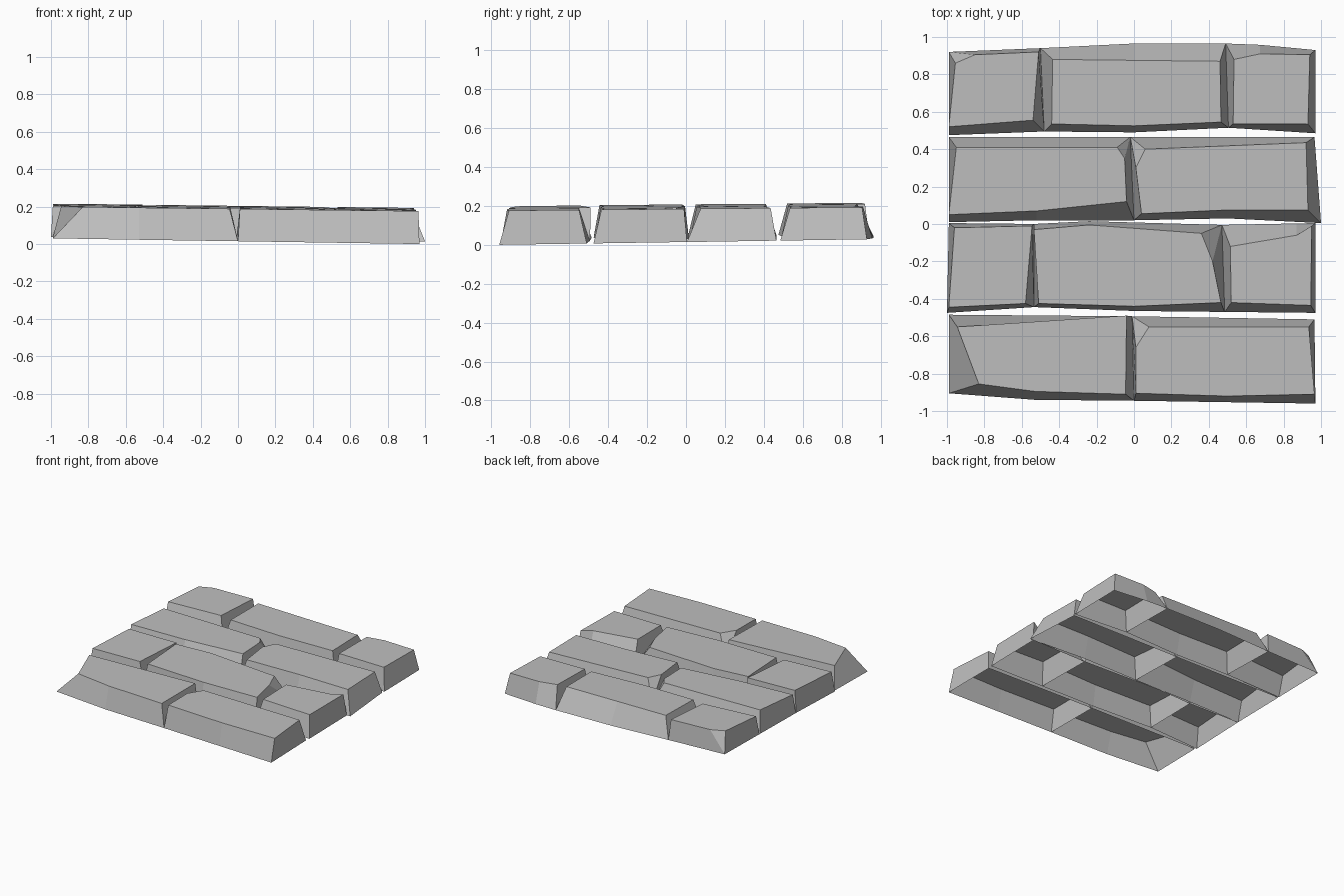
import bpy
import bmesh

# Remove only the default cube
default_cube = bpy.data.objects.get("Cube")
if default_cube:
    bpy.data.objects.remove(default_cube, do_unlink=True)

# One stone colour for every brick
stone = bpy.data.materials.new("stone_grey")
stone.use_nodes = True
stone.diffuse_color = (0.52, 0.52, 0.52, 1)
shader = stone.node_tree.nodes["Principled BSDF"]
shader.inputs["Base Color"].default_value = stone.diffuse_color
shader.inputs["Roughness"].default_value = 0.9


def base_height(x, y):
    """Gently tilted bed that the open brick rims lie on."""
    return max(0.0, 0.029 - 0.015 * x + 0.015 * y)


def top_height(x, y):
    """Gently tilted worn surface of the bricks."""
    return 0.196 - 0.012 * x + 0.009 * y


def seam_at(seam, x):
    """Interpolate the y of a mortar seam at x."""
    if x <= seam[0][0]:
        return seam[0][1]
    for (xa, ya), (xb, yb) in zip(seam, seam[1:]):
        if x <= xb:
            return ya + (yb - ya) * (x - xa) / (xb - xa)
    return seam[-1][1]


def brick(name, row, slot, front, back, chip_left=None, chip_right=None):
    """Open-bottomed brick: rim follows the row seams and joints, while the
    worn top face is outlined by its front and back edges (left to right).
    Chips cut an extra facet beside a back corner of the top."""
    front_seam, back_seam, joints = row
    bm = bmesh.new()

    def rim_points(edge, seam, side):
        xs = [p[0] for p in edge]
        xs[0], xs[-1] = joints[slot][side], joints[slot + 1][side]
        return [(x, seam_at(seam, x)) for x in xs]

    rim = rim_points(front, front_seam, 0) + rim_points(back, back_seam, 1)[::-1]
    groups = [[p] for p in front + back[::-1]]
    if chip_right:
        groups[len(front)].insert(0, chip_right)
    if chip_left:
        groups[-1].append(chip_left)

    low = [bm.verts.new((x, y, base_height(x, y))) for x, y in rim]
    high = [[bm.verts.new((x, y, top_height(x, y))) for x, y in g] for g in groups]

    # Sloping sides, with triangular facets at chipped corners
    for i, foot in enumerate(low):
        j = (i + 1) % len(low)
        for a, b in zip(high[i], high[i][1:]):
            bm.faces.new((foot, b, a))
        bm.faces.new((foot, low[j], high[j][0], high[i][-1]))
    bm.faces.new([v for group in high for v in group])

    mesh = bpy.data.meshes.new(name)
    bm.to_mesh(mesh)
    bm.free()
    mesh.materials.append(stone)
    obj = bpy.data.objects.new(name, mesh)
    bpy.context.collection.objects.link(obj)
    return obj


# Front row: two long bricks
row = ([(-0.99, -0.905), (-0.53, -0.94), (0, -0.945), (0.97, -0.96)],
       [(-0.99, -0.485), (-0.03, -0.48), (0, -0.5), (0.97, -0.51)],
       [(-0.99, -0.99), (0, -0.01), (0.97, 0.965)])
brick("front_row_left_brick", row, 0,
      front=[(-0.83, -0.855), (-0.53, -0.895), (-0.045, -0.91)],
      back=[(-0.945, -0.55), (-0.04, -0.49)])
brick("front_row_right_brick", row, 1,
      front=[(0.01, -0.905), (0.5, -0.92), (0.965, -0.91)],
      back=[(0.08, -0.55), (0.935, -0.55)], chip_left=(0.01, -0.66))

# Second row: short, long, short
row = ([(-0.99, -0.475), (-0.54, -0.44), (-0.52, -0.457), (0, -0.465), (0.97, -0.475)],
       [(-0.99, 0.005), (-0.54, 0), (-0.24, 0.015), (0.48, -0.005), (0.97, 0.005)],
       [(-1, -0.99), (-0.535, -0.535), (0.485, 0.47), (0.97, 0.97)])
brick("second_row_left_brick", row, 0,
      front=[(-0.99, -0.445), (-0.58, -0.425)],
      back=[(-0.96, -0.02), (-0.545, -0.01)])
brick("second_row_middle_brick", row, 1,
      front=[(-0.51, -0.425), (0, -0.44), (0.465, -0.42)],
      back=[(-0.535, -0.03), (-0.24, -0.005), (0.36, -0.05)],
      chip_right=(0.42, -0.2))
brick("second_row_right_brick", row, 2,
      front=[(0.52, -0.42), (0.945, -0.435)],
      back=[(0.515, -0.12), (0.87, -0.06), (0.95, -0.01)])

# Third row: two long bricks
row = ([(-0.99, 0.01), (-0.52, 0.02), (0, 0.02), (0.5, 0.03), (1, 0.005)],
       [(-0.99, 0.465), (0.97, 0.465)],
       [(-0.99, -0.99), (0, -0.02), (1, 0.965)])
brick("third_row_left_brick", row, 0,
      front=[(-0.99, 0.05), (-0.52, 0.07), (-0.04, 0.12)],
      back=[(-0.95, 0.41), (-0.09, 0.41)], chip_right=(-0.05, 0.35))
brick("third_row_right_brick", row, 1,
      front=[(0.04, 0.055), (0.5, 0.075), (0.93, 0.075)],
      back=[(0.06, 0.4), (0.92, 0.435)], chip_left=(0.01, 0.3))

# Back row: short, long, short
row = ([(-0.99, 0.475), (-0.52, 0.51), (-0.46, 0.487), (0, 0.49), (0.5, 0.515), (0.97, 0.485)],
       [(-0.99, 0.92), (-0.53, 0.955), (-0.5, 0.94), (0, 0.965), (0.6, 0.965), (0.97, 0.93)],
       [(-0.99, -0.99), (-0.48, -0.5), (0.505, 0.49), (0.97, 0.97)])
brick("back_row_left_brick", row, 0,
      front=[(-0.99, 0.52), (-0.54, 0.555)],
      back=[(-0.85, 0.905), (-0.51, 0.92)], chip_left=(-0.955, 0.86))
brick("back_row_middle_brick", row, 1,
      front=[(-0.44, 0.535), (0, 0.525), (0.465, 0.545)],
      back=[(-0.435, 0.88), (0, 0.875), (0.46, 0.87)])
brick("back_row_right_brick", row, 2,
      front=[(0.53, 0.535), (0.93, 0.535)],
      back=[(0.535, 0.88), (0.675, 0.91), (0.94, 0.905)])
